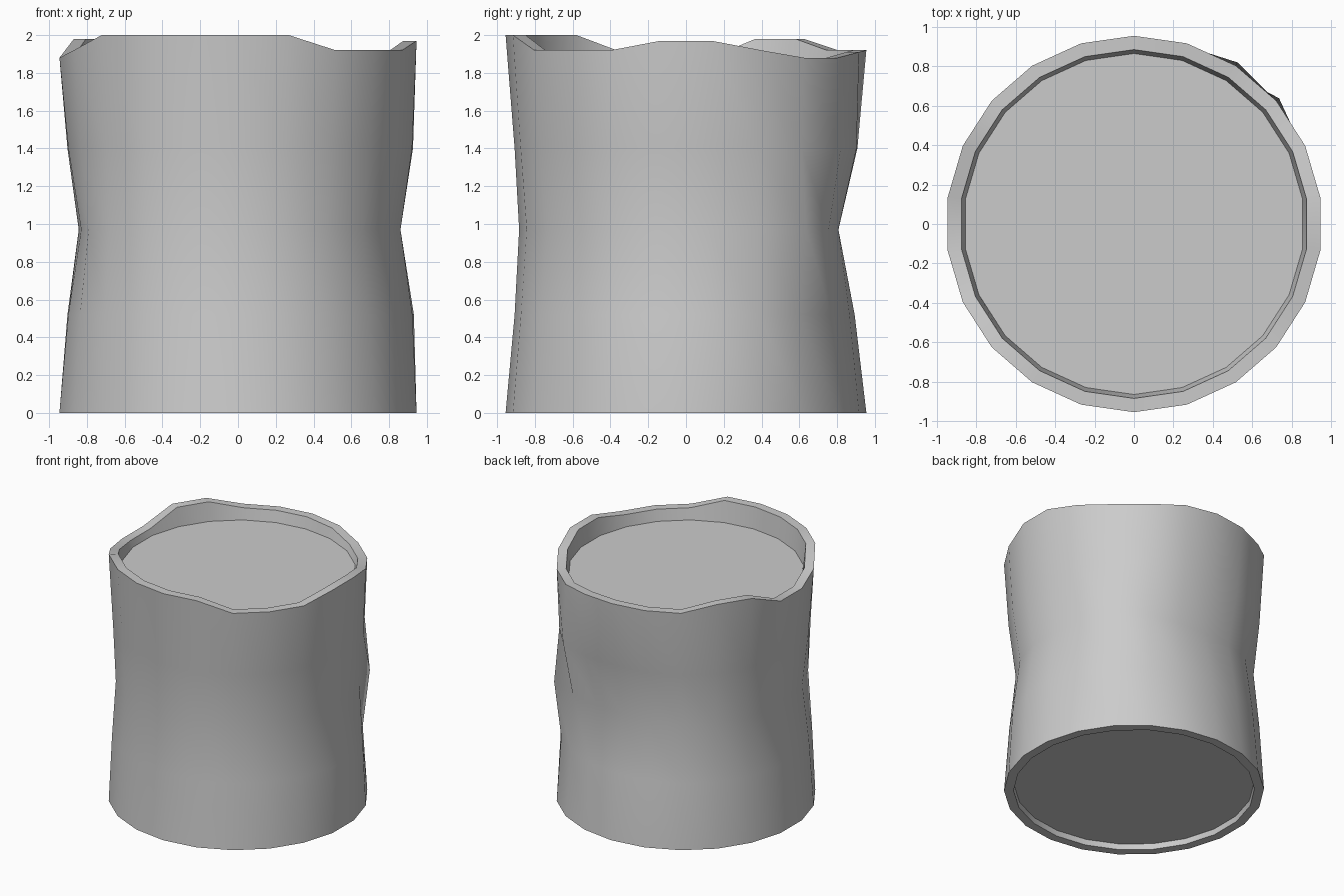
import bpy, bmesh
from math import sin, cos, pi, radians

cube = bpy.data.objects.get("Cube")
if cube:
    bpy.data.objects.remove(cube, do_unlink=True)

SIDES = 22
RADIUS = 0.955
WALL = 0.07


def make_material(name, value):
    mat = bpy.data.materials.new(name)
    mat.use_nodes = True
    color = (value, value, value, 1)
    mat.diffuse_color = color
    mat.node_tree.nodes["Principled BSDF"].inputs["Base Color"].default_value = color
    return mat


def around(anchors, k):
    """Interpolate sparse {side: value} anchors around the closed loop."""
    keys = sorted(anchors)
    before = max((a for a in keys if a <= k), default=keys[-1] - SIDES)
    after = min((a for a in keys if a > k), default=keys[0] + SIDES)
    t = (k - before) / (after - before)
    return anchors[before % SIDES] * (1 - t) + anchors[after % SIDES] * t


def add_ring(bm, radius_at, height_at):
    """Ring of vertices, clockwise from the back."""
    ring = []
    for k in range(SIDES):
        a = 2 * pi * k / SIDES
        r = radius_at(k)
        ring.append(bm.verts.new((r * sin(a), r * cos(a), height_at(k))))
    return ring


def bridge(bm, lower, upper):
    for k in range(SIDES):
        n = (k + 1) % SIDES
        bm.faces.new((lower[k], upper[k], upper[n], lower[n]))


# Uneven dents of the wall at three heights, as a share of the radius
dents = {
    0.52: {0: .935, 3: .965, 5: .985, 8: .96, 11: .95, 14: .975, 16: .95, 19: .965},
    0.97: {0: .845, 1: .88, 2: .94, 3: 1.02, 4: .95, 5: .91, 8: .91, 11: .925,
           14: .945, 15: .91, 16: .878, 19: .92},
    1.40: {0: .95, 2: 1.02, 3: .98, 5: .98, 8: .965, 11: .95, 14: .965, 16: .95, 19: .965},
}
# Wavy height of the upper edge
edge = {0: 1.92, 1: 1.91, 2: 1.88, 3: 1.88, 4: 1.92, 5: 1.97, 6: 1.97, 7: 1.92, 9: 1.92,
        10: 2, 14: 2, 15: 1.92, 16: 1.88, 17: 1.88, 18: 1.98, 19: 1.98, 20: 1.92}


def edge_height(k):
    return around(edge, k)


def flat(value):
    return lambda k: value


bm = bmesh.new()
# Bottom recess, outer wall, rim and top recess in one closed skin
rings = [
    add_ring(bm, flat(RADIUS - WALL - .005), flat(.045)),
    add_ring(bm, flat(RADIUS - WALL), flat(0)),
    add_ring(bm, flat(RADIUS), flat(0)),
]
for z, table in dents.items():
    rings.append(add_ring(bm, lambda k: RADIUS * around(table, k), flat(z)))
rings += [
    add_ring(bm, flat(RADIUS), edge_height),
    add_ring(bm, flat(RADIUS - WALL), edge_height),
    add_ring(bm, flat(RADIUS - WALL - .02), flat(1.83)),
]
for lower, upper in zip(rings, rings[1:]):
    bridge(bm, lower, upper)
# Flat end discs
bm.faces.new(rings[0])
bm.faces.new(rings[-1])
bmesh.ops.recalc_face_normals(bm, faces=bm.faces)

mesh = bpy.data.meshes.new("dented_drum")
bm.to_mesh(mesh)
bm.free()
drum = bpy.data.objects.new("dented_drum", mesh)
bpy.context.collection.objects.link(drum)
mesh.materials.append(make_material("light grey", 0.6))

bpy.ops.object.select_all(action="DESELECT")
drum.select_set(True)
bpy.context.view_layer.objects.active = drum
bpy.ops.object.shade_smooth_by_angle(angle=radians(40))
